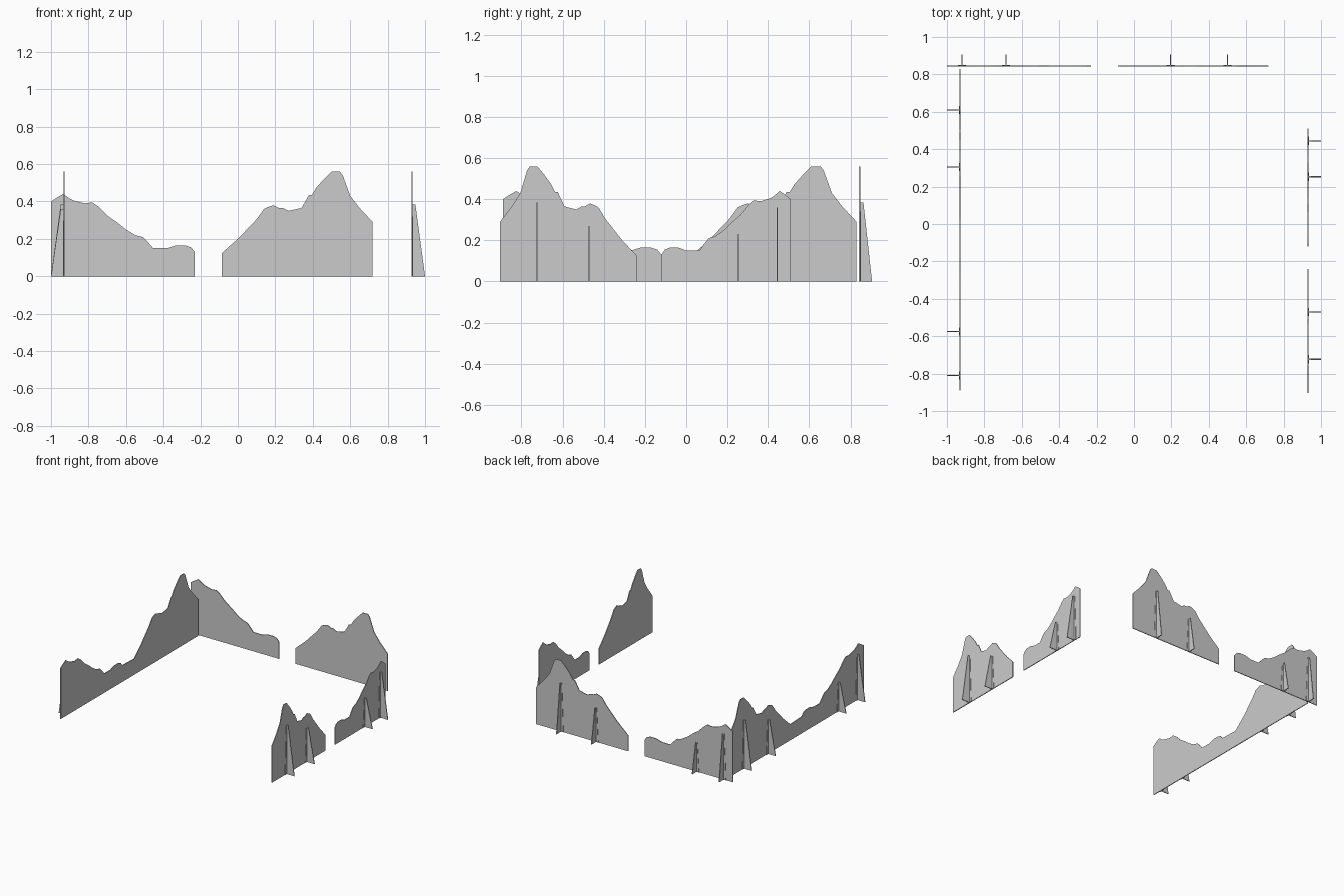
import bpy, bmesh
from mathutils import Vector

if "Cube" in bpy.data.objects:
    bpy.data.objects.remove(bpy.data.objects["Cube"])

# Ridge outlines (distance along wall, height) for the two halves of the scenery
LOW = [(-1, .40), (-.97, .42), (-.935, .44), (-.9, .415), (-.88, .405), (-.82, .39),
       (-.78, .395), (-.75, .375), (-.70, .325), (-.65, .29), (-.6, .25), (-.55, .22),
       (-.51, .21), (-.48, .18), (-.455, .15), (-.38, .15), (-.33, .165), (-.28, .165),
       (-.25, .155), (-.23, .13)]
HIGH = [(-.085, .125), (0, .2), (.1, .305), (.14, .36), (.16, .37), (.19, .38),
        (.22, .365), (.24, .365), (.27, .35), (.34, .365), (.36, .4), (.38, .435),
        (.395, .435), (.42, .475), (.46, .52), (.5, .56), (.545, .56), (.56, .54),
        (.6, .43), (.65, .365), (.72, .29)]
# Brace positions and heights
LOW_BRACES = [(-.92, .36), (-.685, .23)]
HIGH_BRACES = [(.195, .27), (.5, .385)]
T = .006


def prism(name, base, offset):
    """Extrude a flat outline by an offset vector."""
    bm = bmesh.new()
    face = bm.faces.new([bm.verts.new(p) for p in base])
    ext = bmesh.ops.extrude_face_region(bm, geom=[face], use_keep_orig=True)
    verts = [g for g in ext["geom"] if isinstance(g, bmesh.types.BMVert)]
    bmesh.ops.translate(bm, verts=verts, vec=offset)
    bmesh.ops.recalc_face_normals(bm, faces=bm.faces)
    mesh = bpy.data.meshes.new(name)
    bm.to_mesh(mesh)
    bm.free()
    obj = bpy.data.objects.new(name, mesh)
    bpy.context.collection.objects.link(obj)
    return obj


def wall(name, ridge, braces, origin, along, out, scale, reach):
    """Scenery panel with fins on its outer side."""
    origin, along, out = Vector(origin), Vector(along), Vector(out)
    up = Vector((0, 0, 1))

    def at(u, d, z):
        return origin + along * u * scale + out * d + up * z

    outline = [(ridge[0][0], 0)] + ridge + [(ridge[-1][0], 0)]
    prism(name + "_panel", [at(u, -T / 2, z) for u, z in outline], out * T)
    for i, (u, h) in enumerate(braces, 1):
        # upright tapered fin
        fin = [(0, 0), (reach, 0), (.018, h), (0, h)]
        prism(f"{name}_brace_{i}", [at(u, d, z) - along * T / 2 for d, z in fin], along * T)
        # thin glue strip against the panel
        w = .022 / scale
        strip = [(u - w, 0), (u + w, 0), (u + w * .4, h), (u - w * .4, h)]
        prism(f"{name}_brace_strip_{i}", [at(a, T / 2 - .001, z) for a, z in strip], out * .004)


# Back walls
wall("back_low", LOW, LOW_BRACES, (0, .845, 0), (1, 0, 0), (0, 1, 0), 1, .06)
wall("back_high", HIGH, HIGH_BRACES, (0, .845, 0), (1, 0, 0), (0, 1, 0), 1, .06)
# Left wall: both halves in one piece
wall("left", LOW + HIGH, LOW_BRACES + HIGH_BRACES, (-.93, .11, 0), (0, 1, 0), (-1, 0, 0), 1, .07)
# Right walls: shortened and reversed
wall("right_low", LOW, LOW_BRACES, (.93, -.308, 0), (0, -1, 0), (1, 0, 0), .818, .07)
wall("right_high", HIGH, HIGH_BRACES, (.93, -.31, 0), (0, -1, 0), (1, 0, 0), .826, .07)
